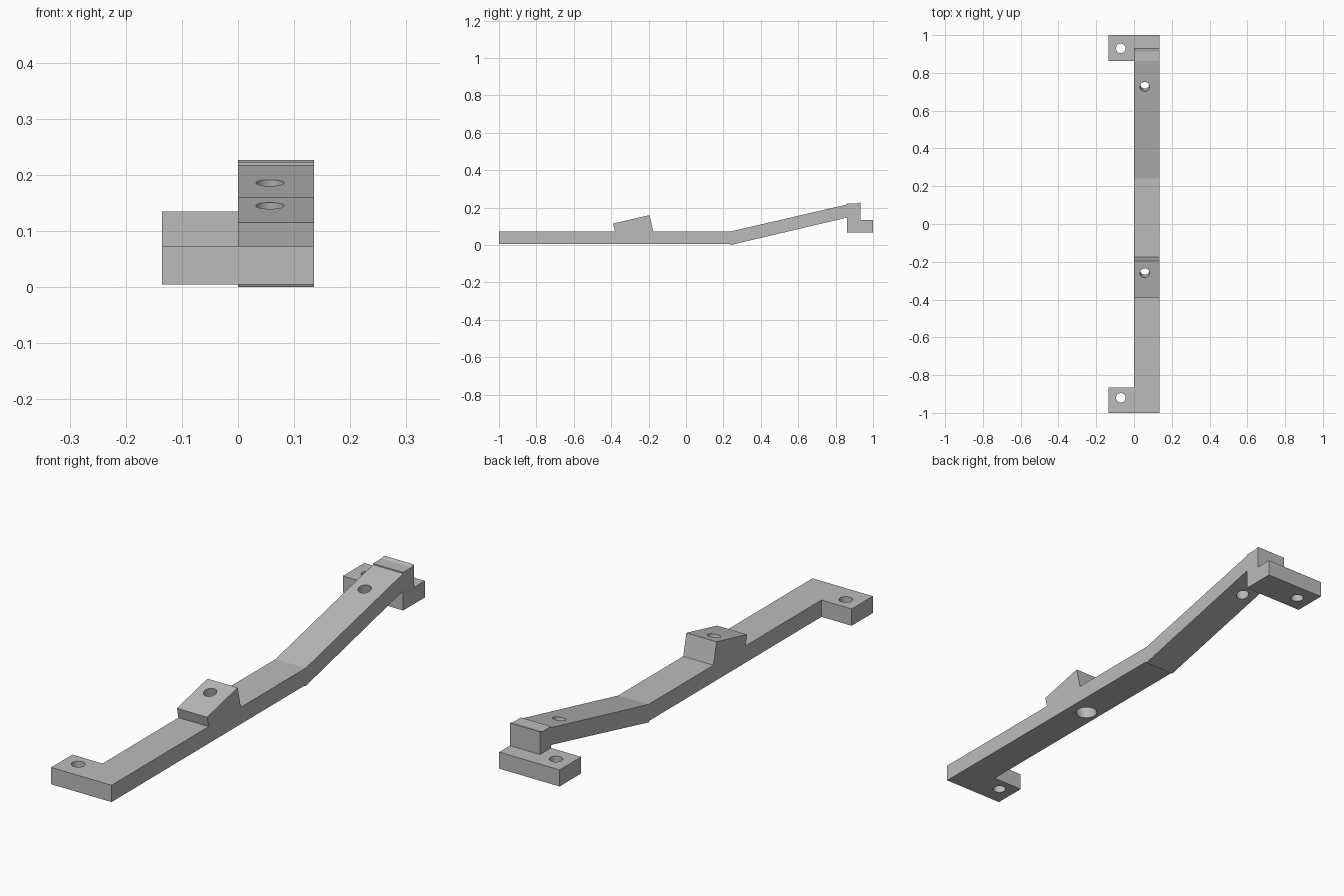
import bpy, bmesh, math
from mathutils import Vector, Matrix

cube = bpy.data.objects.get("Cube")
if cube:
    bpy.data.objects.remove(cube, do_unlink=True)

HALF = 0.135      # half width across the feet
HOLE = 0.025      # bolt hole radius
TILT = math.radians(13)

grey = bpy.data.materials.new("plain grey")
grey.use_nodes = True
colour = (0.5, 0.5, 0.5, 1)
grey.diffuse_color = colour
grey.node_tree.nodes["Principled BSDF"].inputs["Base Color"].default_value = colour


def add_object(name, bm):
    mesh = bpy.data.meshes.new(name)
    bm.to_mesh(mesh)
    bm.free()
    mesh.materials.append(grey)
    obj = bpy.data.objects.new(name, mesh)
    bpy.context.collection.objects.link(obj)
    return obj


# Side profile (y, z): flat bar, ramp, end post, rear foot, wedge seat
profile = [(-1, .005), (.235, .005), (.238, 0), (.862, .147), (.862, .068),
           (1, .068), (1, .135), (.932, .135), (.932, .227), (.913, .222),
           (.862, .222), (.862, .217), (.24, .073), (-.175, .073),
           (-.195, .16), (-.39, .115), (-.38, .073), (-1, .073)]
bm = bmesh.new()
side = bm.faces.new([bm.verts.new((0, y, z)) for y, z in profile])
new = bmesh.ops.extrude_face_region(bm, geom=[side])["geom"]
bmesh.ops.translate(bm, vec=(HALF, 0, 0),
                    verts=[v for v in new if isinstance(v, bmesh.types.BMVert)])
bmesh.ops.recalc_face_normals(bm, faces=bm.faces)

# Split the inner side and pull both feet out of it
for co, no in [((0, -.865, 0), (0, 1, 0)), ((0, .862, 0), (0, 1, 0)),
               ((0, 0, .135), (0, 0, 1))]:
    bmesh.ops.bisect_plane(bm, geom=bm.verts[:] + bm.edges[:] + bm.faces[:],
                           plane_co=co, plane_no=no, dist=1e-5)
feet = []
for f in bm.faces:
    c = f.calc_center_median()
    if f.normal.x < -.9 and (c.y < -.865 or (c.y > .862 and c.z < .135)):
        feet.append(f)
out = bmesh.ops.extrude_face_region(bm, geom=feet)["geom"]
bmesh.ops.translate(bm, vec=(-HALF, 0, 0),
                    verts=[v for v in out if isinstance(v, bmesh.types.BMVert)])
bmesh.ops.delete(bm, geom=[f for f in feet if f.is_valid], context='FACES')
bmesh.ops.dissolve_limit(bm, angle_limit=.005, verts=bm.verts, edges=bm.edges)
bmesh.ops.recalc_face_normals(bm, faces=bm.faces)
bracket = add_object("bracket_arm", bm)


# Bolt holes
def drill(name, x, y, z, tilt, radius, low, high):
    """Cut a hole whose axis passes through (x, y, z), from low to high along it."""
    tool = bmesh.new()
    turn = Matrix.Translation((x, y, z)) @ Matrix.Rotation(tilt, 4, 'X')
    bmesh.ops.create_cone(tool, cap_ends=True, segments=40, radius1=radius,
                          radius2=radius, depth=high - low,
                          matrix=turn @ Matrix.Translation((0, 0, (low + high) / 2)))
    cutter = add_object(name, tool)
    cutter.hide_render = True
    cutter.hide_set(True)
    mod = bracket.modifiers.new(name, 'BOOLEAN')
    mod.operation = 'DIFFERENCE'
    mod.solver = 'EXACT'
    mod.object = cutter
    return cutter


cutters = [
    drill("front_foot_hole", -.07, -.92, .04, 0, HOLE, -.1, .1),
    drill("rear_foot_hole", -.07, .93, .1, 0, HOLE, -.1, .1),
    drill("ramp_hole", .057, .727, .185, TILT, HOLE, -.12, .05),
    drill("wedge_hole", .057, -.26, .145, TILT, HOLE, -.2, .05),
    drill("wedge_counterbore", .057, -.26, .145, TILT, .041, -.2, -.075),
]

# Bake the cuts and remove the cutters
bpy.context.view_layer.objects.active = bracket
bracket.select_set(True)
for mod in list(bracket.modifiers):
    bpy.ops.object.modifier_apply(modifier=mod.name)
for c in cutters:
    bpy.data.objects.remove(c, do_unlink=True)
bpy.ops.object.shade_smooth_by_angle(angle=math.radians(10))
